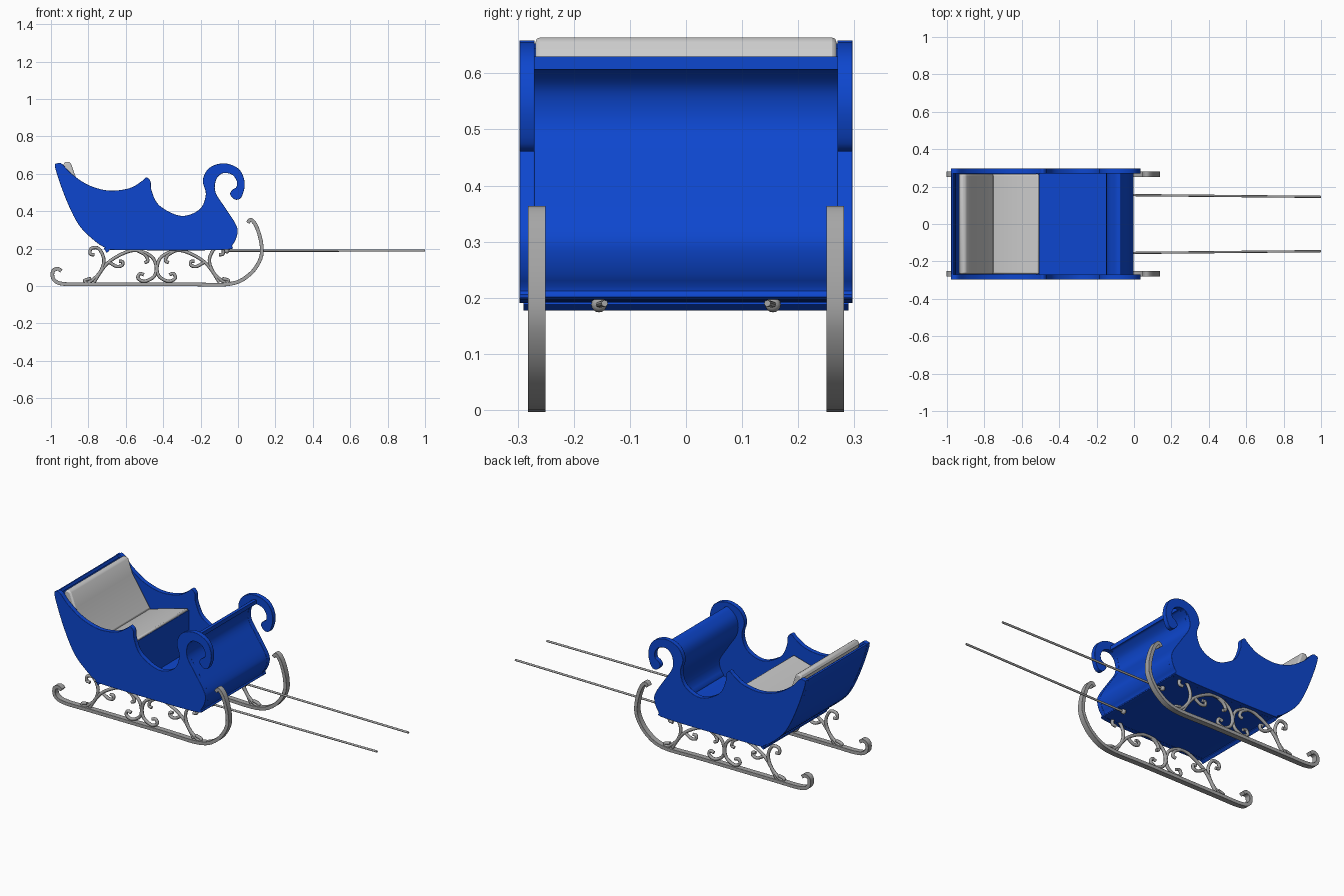
import bpy
import bmesh
from mathutils import Vector

default_cube = bpy.data.objects.get("Cube")
if default_cube:
    bpy.data.objects.remove(default_cube, do_unlink=True)


def make_material(name, colour):
    material = bpy.data.materials.new(name)
    material.use_nodes = True
    rgba = (*colour, 1.0)
    material.diffuse_color = rgba
    material.node_tree.nodes["Principled BSDF"].inputs["Base Color"].default_value = rgba
    return material


blue = make_material("blue paint", (0.004, 0.062, 0.62))
cloth = make_material("light grey cloth", (0.6, 0.6, 0.6))
metal = make_material("grey metal", (0.38, 0.38, 0.38))


def smooth_path(points, closed=False, steps=5):
    """Catmull-Rom curve through side-on points."""
    pts = [Vector(p) for p in points]
    count = len(pts)

    def at(i):
        return pts[i % count] if closed else pts[max(0, min(count - 1, i))]

    result = []
    for i in range(count if closed else count - 1):
        a, b, c, d = at(i - 1), at(i), at(i + 1), at(i + 2)
        for k in range(steps):
            t = k / steps
            result.append(0.5 * (2 * b + (c - a) * t + (2 * a - 5 * b + 4 * c - d) * t ** 2
                                 + (3 * b - a - 3 * c + d) * t ** 3))
    if not closed:
        result.append(pts[-1])
    return result


def finish(obj, material, bevel=0.0, segments=2):
    obj.data.materials.append(material)
    if bevel:
        modifier = obj.modifiers.new("rounded edges", "BEVEL")
        modifier.width = bevel
        modifier.segments = segments
        modifier.limit_method = "ANGLE"
        modifier.angle_limit = 0.9
    bpy.ops.object.select_all(action="DESELECT")
    bpy.context.view_layer.objects.active = obj
    obj.select_set(True)
    bpy.ops.object.shade_smooth_by_angle(angle=0.7)
    return obj


def mesh_object(name, bm):
    bmesh.ops.recalc_face_normals(bm, faces=bm.faces)
    mesh = bpy.data.meshes.new(name)
    bm.to_mesh(mesh)
    bm.free()
    obj = bpy.data.objects.new(name, mesh)
    bpy.context.collection.objects.link(obj)
    return obj


def slab(name, outline, y0, y1, material, bevel=0.0, segments=2):
    """Side-on outline extruded across the width."""
    bm = bmesh.new()
    face = bm.faces.new([bm.verts.new((x, y0, z)) for x, z in outline])
    grown = bmesh.ops.extrude_face_region(bm, geom=[face])["geom"]
    bmesh.ops.translate(bm, vec=(0, y1 - y0, 0),
                        verts=[v for v in grown if isinstance(v, bmesh.types.BMVert)])
    return finish(mesh_object(name, bm), material, bevel, segments)


def ribbon(name, path, left, right, y0, y1, material, bevel=0.0):
    """Strip of even thickness that follows a side-on path."""
    bm = bmesh.new()
    rings = []
    for i, point in enumerate(path):
        tangent = (path[min(i + 1, len(path) - 1)] - path[max(i - 1, 0)]).normalized()
        normal = Vector((-tangent.y, tangent.x))
        a, b = point + normal * left, point + normal * right
        rings.append([bm.verts.new((p.x, y, p.y))
                      for p, y in ((a, y0), (a, y1), (b, y1), (b, y0))])
    for first, second in zip(rings, rings[1:]):
        for k in range(4):
            n = (k + 1) % 4
            bm.faces.new((first[k], first[n], second[n], second[k]))
    bm.faces.new(rings[0])
    bm.faces.new(rings[-1])
    return finish(mesh_object(name, bm), material, bevel)


def tube(name, points, radius, material):
    curve = bpy.data.curves.new(name, "CURVE")
    curve.dimensions = "3D"
    curve.bevel_depth = radius
    curve.bevel_resolution = 2
    curve.use_fill_caps = True
    spline = curve.splines.new("POLY")
    spline.points.add(len(points) - 1)
    for target, point in zip(spline.points, points):
        target.co = (*point, 1)
        target.radius = 1
    obj = bpy.data.objects.new(name, curve)
    bpy.context.collection.objects.link(obj)
    curve.materials.append(material)
    for s in curve.splines:
        s.use_smooth = True
    return obj


# Body sides with scalloped tops and a curled prow
back_edge = [(-.66, .193), (-.71, .205), (-.765, .24), (-.85, .325), (-.92, .465), (-.977, .63)]
prow_edge = [(-.085, .602), (-.118, .565), (-.12, .5), (-.07, .42), (-.012, .33), (-.003, .28),
             (-.03, .22), (-.09, .193)]
side_outline = back_edge + [
    (-.965, .656), (-.94, .652), (-.89, .6), (-.8, .54), (-.69, .51), (-.58, .523), (-.515, .56),
    (-.49, .58), (-.468, .56), (-.462, .51), (-.42, .43), (-.305, .375), (-.205, .41),
    (-.172, .49), (-.188, .565), (-.155, .63), (-.075, .656), (.005, .625), (.036, .55),
    (.018, .475), (-.015, .462), (-.042, .49), (-.03, .514), (-.008, .53), (-.008, .565),
    (-.035, .597)] + prow_edge
for label, y in (("left", .27), ("right", -.297)):
    slab(label + "_side_panel", smooth_path(side_outline, True), y, y + .027, blue, .005)

# One bent sheet forms the dash, floor and back
sheet = smooth_path([(-.07, .606)] + prow_edge + back_edge + [(-.967, .654)])
ribbon("dash_floor_and_back", sheet, -.001, -.024, -.29, .29, blue)

# Seat
slab("seat_riser", [(-.525, .2), (-.505, .2), (-.505, .455), (-.525, .45)], -.272, .272, blue)
slab("seat_cushion", [(-.79, .35), (-.53, .42), (-.508, .44), (-.508, .468), (-.75, .4)],
     -.268, .268, cloth, .008)
slab("backrest_cushion", [(-.8, .33), (-.75, .4), (-.865, .575), (-.893, .655), (-.905, .664),
                          (-.925, .664), (-.936, .645), (-.9, .5), (-.85, .38)],
     -.268, .268, cloth, .008)

# Runners, scrollwork and draw rods on both sides
runner = smooth_path([(-.945, .08), (-.965, .092), (-.99, .078), (-.985, .035), (-.93, .011),
                      (-.75, .01), (-.3, .01), (-.05, .01), (.06, .06), (.12, .145), (.125, .225),
                      (.1, .315), (.07, .354), (.052, .338)])
scrolls = {
    "end_scroll": [(-.785, .04), (-.82, .03), (-.8, .018), (-.74, .07), (-.717, .14), (-.745, .2),
                   (-.785, .2), (-.79, .172), (-.768, .167)],
    "arch_scroll": [(-.77, .02), (-.7, .12), (-.6, .18), (-.53, .188), (-.46, .155), (-.437, .1),
                    (-.45, .05), (-.5, .025), (-.535, .042), (-.525, .066), (-.503, .06)],
    "small_scroll": [(-.69, .128), (-.65, .105), (-.62, .11), (-.618, .13), (-.637, .132)],
    "inner_scroll": [(-.53, .186), (-.495, .165), (-.482, .135), (-.5, .125)],
}
MIDDLE = -.435
for label, s in (("left", 1), ("right", -1)):
    ribbon(label + "_runner", runner, .01, -.01, s * .25, s * .282, metal, .006)
    for name, points in scrolls.items():
        path = smooth_path(points)
        for place, mirror in (("rear", False), ("front", True)):
            tube(f"{label}_{place}_{name}",
                 [(2 * MIDDLE - p.x if mirror else p.x, s * .266, p.y) for p in path],
                 .009, metal)
    tube(label + "_draw_rod", [(-.06, s * .155, .188), (1, s * .145, .19)], .006, metal)
    bpy.ops.mesh.primitive_uv_sphere_add(segments=16, ring_count=8, radius=.014,
                                         location=(-.06, s * .155, .188))
    knob = bpy.context.object
    knob.name = label + "_rod_knob"
    finish(knob, metal)
